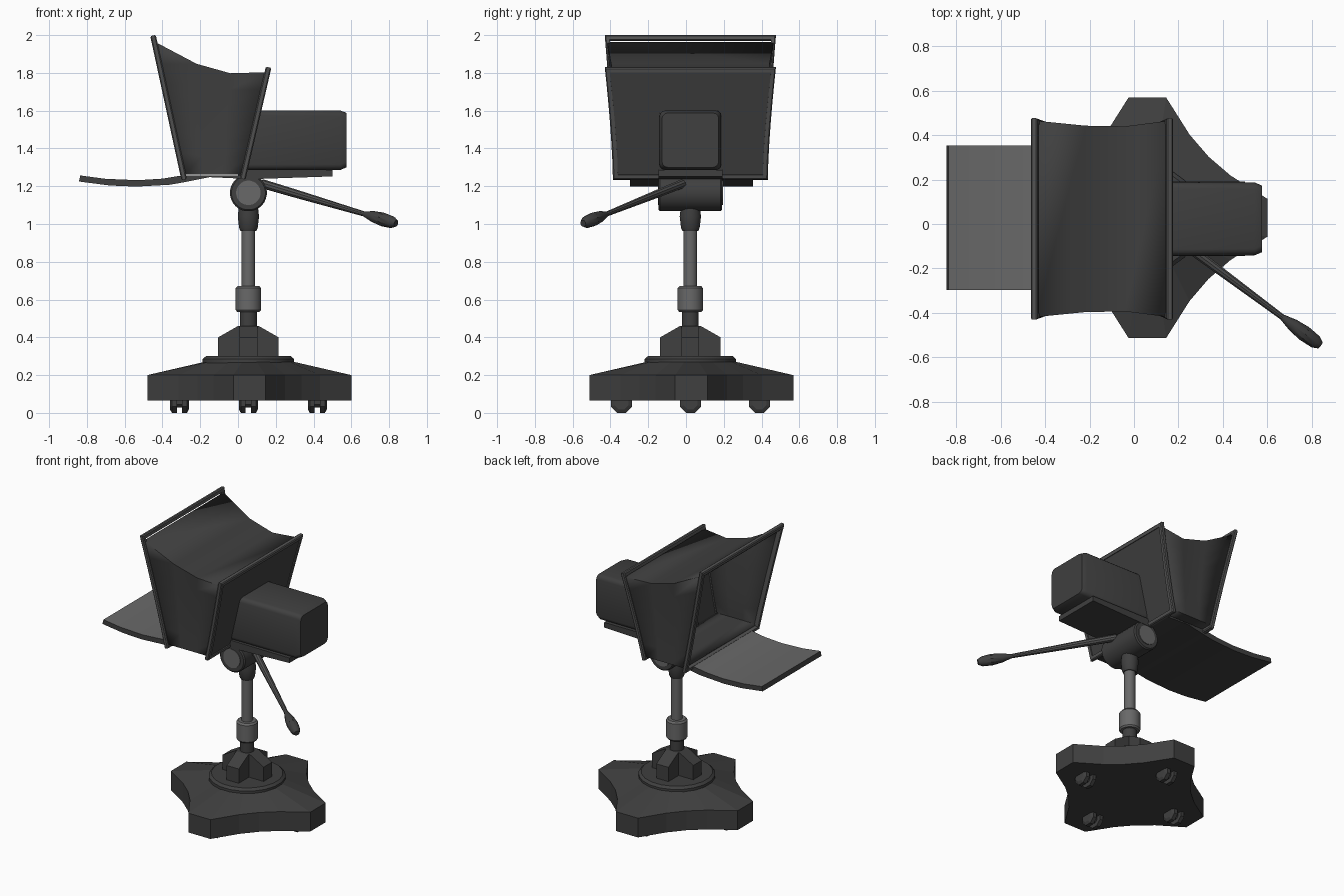
import bpy, bmesh, math
from mathutils import Vector, Matrix

if "Cube" in bpy.data.objects:
    bpy.data.objects.remove(bpy.data.objects["Cube"])


def material(name, v):
    m = bpy.data.materials.new(name)
    m.diffuse_color = (v, v, v, 1)
    m.use_nodes = True
    m.node_tree.nodes["Principled BSDF"].inputs["Base Color"].default_value = m.diffuse_color
    return m


DARK = material("charcoal", 0.05)
FRAME = material("trim grey", 0.085)
LIGHT = material("mid grey", 0.14)
CX, CY = 0.055, 0.023          # column axis


def finish(bm, name, mats, smooth=35):
    bmesh.ops.recalc_face_normals(bm, faces=bm.faces)
    me = bpy.data.meshes.new(name)
    bm.to_mesh(me)
    bm.free()
    ob = bpy.data.objects.new(name, me)
    bpy.context.collection.objects.link(ob)
    for m in mats if isinstance(mats, list) else [mats]:
        me.materials.append(m)
    bpy.ops.object.select_all(action='DESELECT')
    ob.select_set(True)
    bpy.context.view_layer.objects.active = ob
    if smooth:
        bpy.ops.object.shade_smooth_by_angle(angle=math.radians(smooth))
    return ob


def bridge(bm, rings, cap=True):
    vs = [[bm.verts.new(p) for p in r] for r in rings]
    n = len(vs[0])
    for a, b in zip(vs, vs[1:]):
        for i in range(n):
            j = (i + 1) % n
            bm.faces.new((a[i], a[j], b[j], b[i]))
    if cap:
        bm.faces.new(vs[0])
        bm.faces.new(vs[-1])


def lathe(name, prof, mat, origin=(CX, CY, 0), axis=(0, 0, 1), n=20, smooth=35):
    """Turned part: prof is (radius, height) pairs along an axis."""
    rot = Vector(axis).to_track_quat('Z', 'Y')
    bm = bmesh.new()
    bridge(bm, [[Vector(origin) + rot @ Vector((r * math.cos(2 * math.pi * (i + .5) / n),
                 r * math.sin(2 * math.pi * (i + .5) / n), h)) for i in range(n)]
                for r, h in prof])
    return finish(bm, name, mat, smooth)


def extrude(name, outline, y0, y1, mats, spin=0, smooth=0, at=(0, 0, 0)):
    """An xz outline extruded along y."""
    m = Matrix.Translation(at) @ Matrix.Rotation(spin, 4, 'Z')
    bm = bmesh.new()
    bridge(bm, [[m @ Vector((x, y, z)) for x, z in outline] for y in (y0, y1)])
    return finish(bm, name, mats, smooth)


# four-armed base with sloping top
quarter = [(.54, -.085), (.54, .085), (.374, .19), (.275, .275), (.19, .374)]
outline = [Matrix.Rotation(k * math.pi / 2, 2) @ Vector(p) for k in range(4) for p in quarter]
bm = bmesh.new()
rings = [[(p.x + .06, p.y + .028, z) for p in outline] for z in (.065, .2)]
rings.append([(p.x * .24 / p.length + .06, p.y * .24 / p.length + .028, .27) for p in outline])
bridge(bm, rings)
finish(bm, "base", DARK, 0)

# double-wheel casters
for k in range(4):
    a = k * math.pi / 2
    lathe("caster", [(.04, -.05), (.06, -.04), (.06, -.014), (.03, -.014),
                     (.03, .014), (.06, .014), (.06, .04), (.04, .05)], DARK,
          (CX + .365 * math.cos(a), CY + .365 * math.sin(a), .0555), (1, 0, 0), 8, 0)

# turntable disc and crossed ribs
lathe("base_disc", [(.245, .25), (.245, .285), (.228, .3)], DARK)
rib = [(-.16, .29), (-.16, .4), (-.055, .46), (.055, .46), (.16, .4), (.16, .29)]
for k in range(2):
    extrude("base_rib", rib, -.047, .047, DARK, k * math.pi / 2, at=(CX, CY, 0))

# column
lathe("lower_neck", [(.045, .44), (.045, .56)], DARK)
lathe("collar", [(.06, .535), (.068, .545), (.068, .66), (.058, .672)], LIGHT)
lathe("column_tube", [(.036, .65), (.036, .98)], LIGHT)
lathe("upper_neck", [(.042, .963), (.05, .98), (.057, 1.04), (.05, 1.1)], DARK)

# tilt head: horizontal drum with pale end caps
lathe("tilt_drum", [(.09, -.145), (.098, -.137), (.098, .182), (.09, .19)], DARK,
      (CX, 0, 1.165), (0, 1, 0), 28)
for s in (-1, 1):
    lathe("drum_cap", [(.065, -.004), (.065, .004)], LIGHT,
          (CX, CY + s * .168, 1.165), (0, 1, 0), 24)

# mounting plate
extrude("mount_plate", [(.0, 1.235), (.0, 1.29), (.5, 1.287), (.5, 1.252)], -.145, .192, DARK)

# camera body, slightly tapered to the rear
bm = bmesh.new()
bridge(bm, [[(x, CY + s * w, z) for s, z in ((-1, z0), (1, z0), (1, z1), (-1, z1))]
            for x, w, z0, z1 in ((.03, .166, 1.287, 1.602), (.545, .163, 1.287, 1.6),
                                 (.575, .15, 1.3, 1.588))])
bmesh.ops.bevel(bm, geom=[e for e in bm.edges
                          if abs((e.verts[0].co - e.verts[1].co).x) > .02],
                offset=.028, segments=3, affect='EDGES', profile=.5)
finish(bm, "camera_body", DARK, 30)


# hood cross-section: sides flare gently toward the top
def section(bot, top, inset=0.0, push=0.0, narrow=0.0):
    b, t = Vector((bot[0], 0, bot[1])), Vector((top[0], 0, top[1]))
    d = (t - b).normalized()
    nrm = Vector((d.z, 0, -d.x))
    b, t = b + d * inset + nrm * push, t - d * inset + nrm * push
    side = []
    for i in range(7):
        v = i / 6
        side.append((b.lerp(t, v), .41 + .043 * v ** 1.5 - inset - narrow * v))
    return ([p + Vector((0, CY - w, 0)) for p, w in side] +
            [p + Vector((0, CY + w, 0)) for p, w in reversed(side)])


bm = bmesh.new()
bottoms = [(-.28, 1.25), (-.18, 1.25), (-.08, 1.25), (.022, 1.25)]
tops = [(-.44, 1.975), (-.22, 1.86), (-.04, 1.81), (.155, 1.815)]
bridge(bm, [section(b, t, .012, 0, n) for b, t, n in zip(bottoms, tops, (0, .022, .025, 0))], False)
hood = finish(bm, "hood", DARK, 25)
mod = hood.modifiers.new("thickness", 'SOLIDIFY')
mod.thickness = .012


# rim frames at both ends of the hood
def frame(name, bot, top, width):
    bm = bmesh.new()
    loops = [section(bot, top, i, p) for i, p in
             ((0, -.009), (.006, -.015), (width, -.015), (width, .015), (.006, .015), (0, .009))]
    bridge(bm, loops + loops[:1], False)
    bmesh.ops.remove_doubles(bm, verts=bm.verts, dist=1e-5)
    finish(bm, name, FRAME, 40)


frame("front_rim", (-.285, 1.235), (-.45, 1.998), .026)
frame("rear_rim", (.025, 1.238), (.162, 1.83), .026)

# rear panel closing the hood
bm = bmesh.new()
bridge(bm, [section((.025, 1.238), (.162, 1.83), .02, p) for p in (-.006, .008)])
finish(bm, "rear_panel", DARK, 0)

# curved script flap, pale on its upper face
upper = [(-.835, 1.257), (-.7, 1.239), (-.53, 1.232), (-.4, 1.24), (-.29, 1.258),
         (-.15, 1.256), (.02, 1.256)]
lower = [(.02, 1.24), (-.15, 1.248), (-.28, 1.222), (-.36, 1.208), (-.54, 1.198),
         (-.68, 1.204), (-.842, 1.225)]
flap = extrude("front_flap", upper + lower, -.297, .354, [DARK, LIGHT], smooth=25)
for f in flap.data.polygons:
    if f.normal.z > .5:
        f.material_index = 1

# pan handle and grip
start, end = Vector((.13, -.02, 1.213)), Vector((.837, -.545, 1.003))
axis = end - start
L = axis.length
lathe("pan_handle", [(.024, 0), (.022, L * .25), (.013, L * .8)], FRAME, start, axis, 10)
lathe("handle_grip", [(.014, L * .76), (.03, L * .83), (.037, L * .9), (.032, L * .97),
                      (.018, L)], DARK, start, axis, 10)
